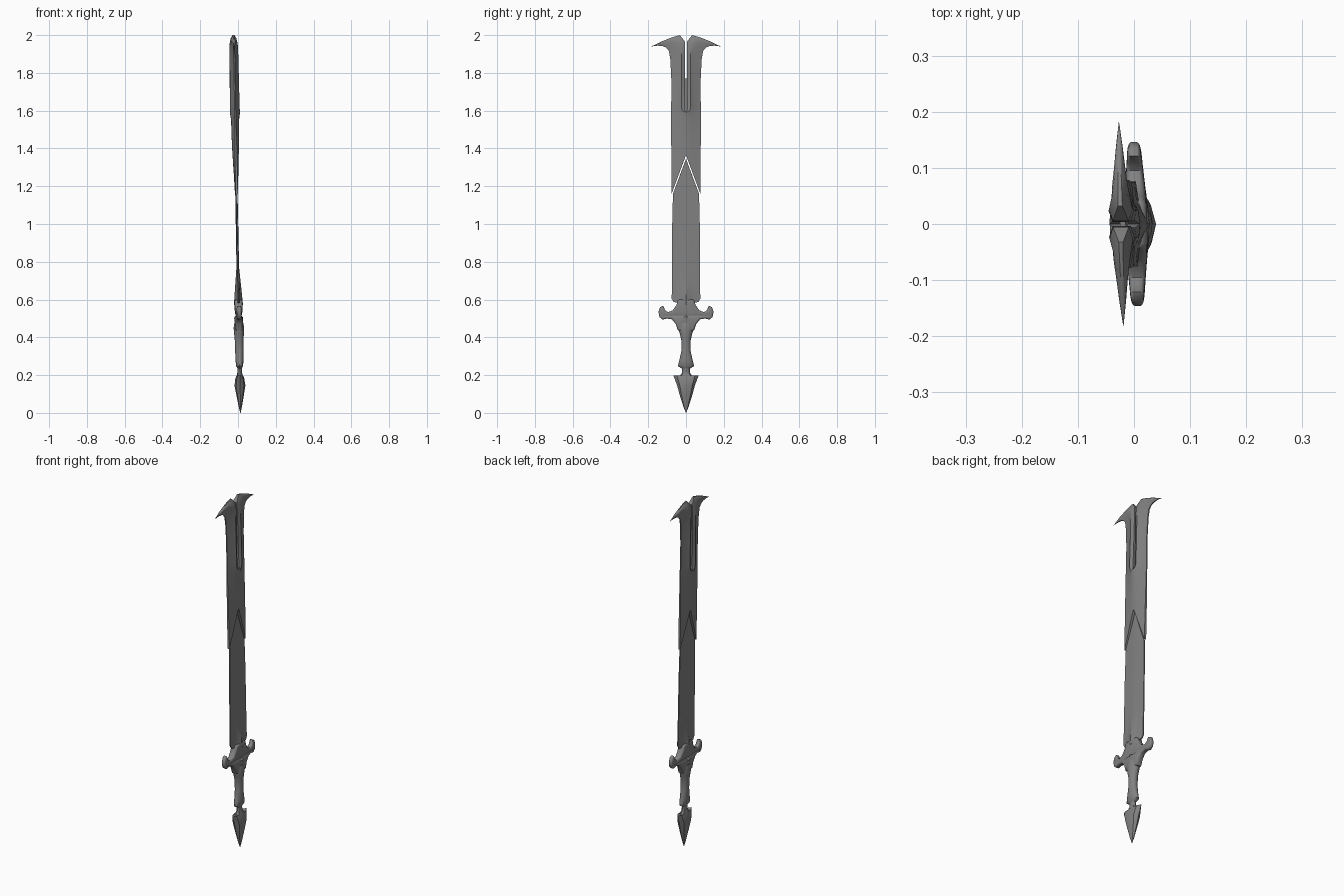
import bpy, bmesh, math
from mathutils import Vector

if "Cube" in bpy.data.objects:
    bpy.data.objects.remove(bpy.data.objects["Cube"])

STEEL = bpy.data.materials.new("dull_steel")
STEEL.use_nodes = True
STEEL.diffuse_color = (0.22, 0.22, 0.22, 1)
bsdf = STEEL.node_tree.nodes["Principled BSDF"]
bsdf.inputs["Base Color"].default_value = STEEL.diffuse_color
bsdf.inputs["Roughness"].default_value = 0.6


def lean(v):
    """The whole sword tilts slightly back and twists a little."""
    return Vector((v.x + 0.013 - 0.0185 * v.z - 0.022 * v.y, v.y, v.z))


def finish(name, bm, angle=35):
    bmesh.ops.remove_doubles(bm, verts=bm.verts, dist=0.0004)
    bmesh.ops.recalc_face_normals(bm, faces=bm.faces)
    for v in bm.verts:
        v.co = lean(v.co)
    me = bpy.data.meshes.new(name)
    bm.to_mesh(me)
    bm.free()
    me.materials.append(STEEL)
    ob = bpy.data.objects.new(name, me)
    bpy.context.collection.objects.link(ob)
    bpy.ops.object.select_all(action='DESELECT')
    ob.select_set(True)
    bpy.context.view_layer.objects.active = ob
    bpy.ops.object.shade_smooth_by_angle(angle=math.radians(angle))
    return ob


def blade(name, rows):
    """Mirrored loft; row = inner (y, z), outer (y, z), half thickness at four stations."""
    bm = bmesh.new()
    stations = (0, 0.25, 0.5, 1)
    for side in (1, -1):
        rings = []
        for inner, outer, thick in rows:
            a, b = Vector((0, *inner)), Vector((0, *outer))
            pts = [a.lerp(b, f) + Vector((t, 0, 0)) for f, t in zip(stations, thick)]
            pts += [Vector((-p.x, p.y, p.z)) for p in reversed(pts)]
            rings.append([bm.verts.new((p.x, p.y * side, p.z)) for p in pts])
        n = len(rings[0])
        for r, (lo, hi) in enumerate(zip(rings, rings[1:])):
            # the inner wall is only needed along the open slot
            slot = max(rows[r][0][0], rows[r + 1][0][0]) > 0.001
            for i in range(n if slot else n - 1):
                j = (i + 1) % n
                bm.faces.new((lo[i], lo[j], hi[j], hi[i]))
        bm.faces.new(rings[0])
        bm.faces.new(rings[-1])
    return finish(name, bm)


def turned(name, profile, sides):
    """Elliptical loft; profile = (z, radius in y, radius in x)."""
    bm = bmesh.new()
    rings = []
    for z, ry, rx in profile:
        rings.append([bm.verts.new((rx * math.sin(a), ry * math.cos(a), z))
                      for a in (math.tau * k / sides for k in range(sides))])
    for lo, hi in zip(rings, rings[1:]):
        for i in range(sides):
            j = (i + 1) % sides
            bm.faces.new((lo[i], lo[j], hi[j], hi[i]))
    bm.faces.new(rings[0])
    bm.faces.new(rings[-1])
    return finish(name, bm)


# Upper blade: notched base, raised chevron, split rails and swept horns
blade("upper_blade", [
    ((0, 1.365), (.076, 1.16), (.016, .014, .011, .006)),
    ((0, 1.42), (.078, 1.40), (.019, .017, .013, .005)),
    ((0, 1.55), (.079, 1.57), (.021, .019, .014, .003)),
    ((0, 1.59), (.079, 1.63), (.027, .026, .015, .003)),
    ((.007, 1.61), (.078, 1.65), (.018, .025, .015, .003)),
    ((.006, 1.77), (.078, 1.77), (.016, .024, .015, .003)),
    ((.004, 1.90), (.083, 1.87), (.016, .023, .015, .003)),
    ((.005, 1.965), (.090, 1.915), (.014, .021, .016, .003)),
    ((.032, 2.0), (.105, 1.934), (.004, .014, .014, .003)),
    ((.075, 1.988), (.125, 1.942), (.003, .009, .010, .003)),
    ((.125, 1.968), (.150, 1.944), (.002, .006, .006, .002)),
    ((.184, 1.94), (.184, 1.94), (0, 0, 0, 0)),
])

# Thin web closing the lower part of the slot
blade("slot_web", [
    ((0, 1.59), (.012, 1.59), (.006,) * 4),
    ((0, 1.77), (.012, 1.77), (.005,) * 4),
])

# Lower blade: pointed top, thin body and a raised flame above the guard
blade("lower_blade", [
    ((0, .57), (.066, .588), (.024, .016, .008, .003)),
    ((0, .61), (.076, .605), (.021, .014, .007, .003)),
    ((0, .68), (.074, .68), (.015, .008, .006, .003)),
    ((0, .77), (.074, .76), (.007, .006, .005, .003)),
    ((0, 1.08), (.073, 1.0), (.006, .006, .005, .003)),
    ((0, 1.345), (.069, 1.16), (.006, .005, .004, .003)),
])

# Guard: rounded plate with upturned lobes and a round eyelet
half = [(.035, .60), (.045, .592), (.05, .572), (.07, .543), (.095, .533),
        (.110, .543), (.121, .567), (.137, .56), (.146, .533), (.140, .507),
        (.124, .494), (.1, .50), (.074, .495), (.054, .47), (.042, .435)]
outline = half + [(-y, z) for y, z in reversed(half)]
eyelet = [(.014 * math.cos(a), .5 + .014 * math.sin(a))
          for a in (math.tau * k / 16 for k in range(16))]
curve = bpy.data.curves.new("guard_profile", 'CURVE')
curve.dimensions = '2D'
curve.fill_mode = 'BOTH'
curve.extrude = 0.012
curve.bevel_depth = 0.012
curve.bevel_resolution = 2
curve.offset = -0.012
for loop in (outline, eyelet):
    s = curve.splines.new('POLY')
    s.points.add(len(loop) - 1)
    for p, (y, z) in zip(s.points, loop):
        p.co = (y, z, 0, 1)
    s.use_cyclic_u = True
helper = bpy.data.objects.new("guard_helper", curve)
bpy.context.collection.objects.link(helper)
deps = bpy.context.evaluated_depsgraph_get()
plate = bpy.data.meshes.new_from_object(helper.evaluated_get(deps))
bpy.data.objects.remove(helper)
bm = bmesh.new()
bm.from_mesh(plate)
bpy.data.meshes.remove(plate)
for v in bm.verts:
    y, z, x = v.co
    v.co = (x * (1 - 3.8 * abs(y)), y, z)
finish("guard", bm, 50)

# Grip with a waist and a flared foot, then the neck
turned("grip", [
    (.205, .020, .012), (.235, .020, .012), (.24, .030, .014), (.247, .043, .018),
    (.275, .036, .021), (.33, .024, .022), (.385, .025, .023), (.42, .033, .026),
    (.45, .042, .028), (.475, .036, .024)], 16)

# Arrowhead pommel
turned("pommel", [
    (0, .001, .001), (.03, .013, .008), (.09, .032, .019), (.145, .047, .029),
    (.18, .060, .024), (.197, .067, .018), (.192, .035, .017), (.215, .020, .012)], 8)
